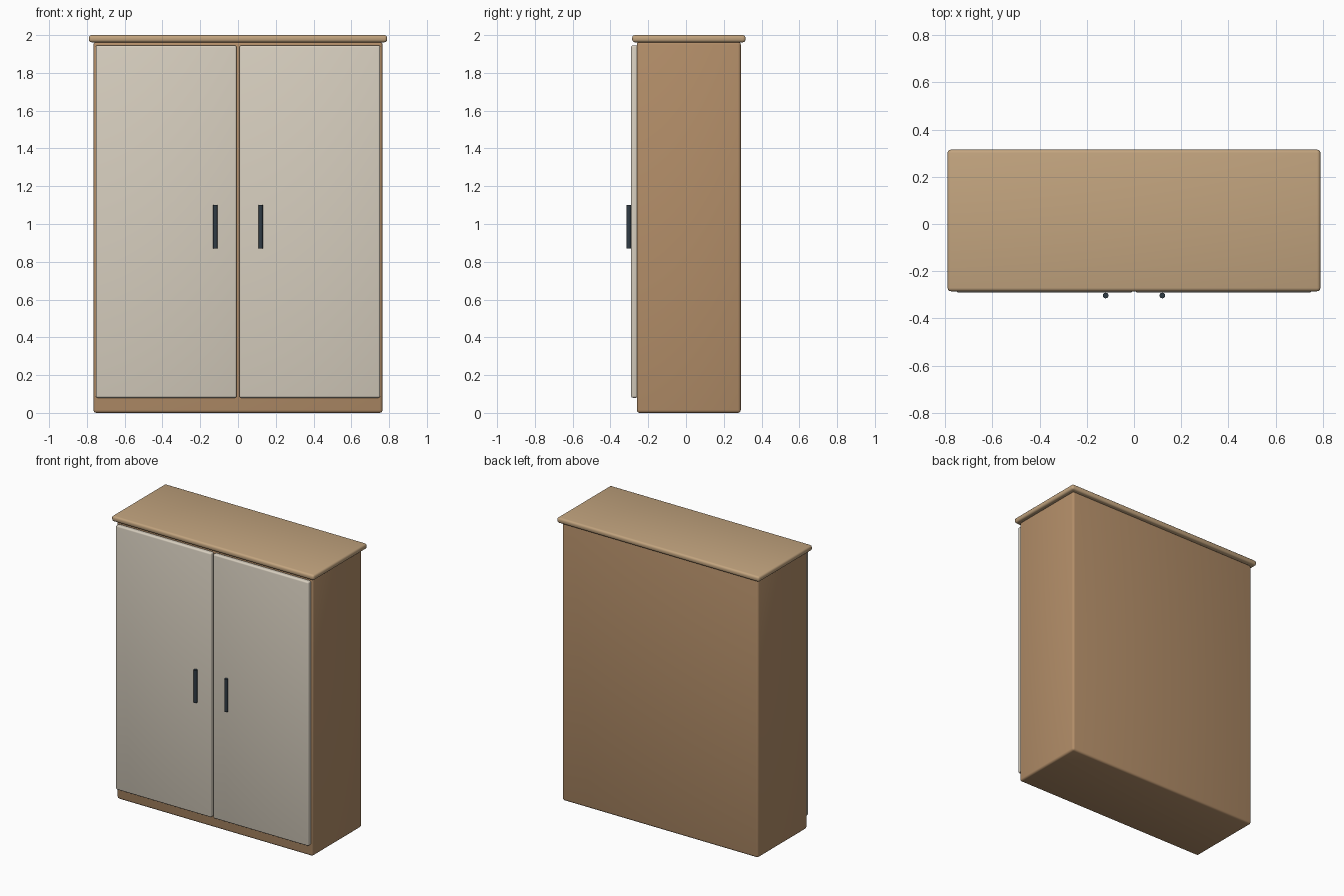
import bpy

if "Cube" in bpy.data.objects:
    bpy.data.objects.remove(bpy.data.objects["Cube"])


def material(name, rgb):
    m = bpy.data.materials.new(name)
    m.diffuse_color = (*rgb, 1)
    m.use_nodes = True
    m.node_tree.nodes["Principled BSDF"].inputs["Base Color"].default_value = m.diffuse_color
    return m


WOOD = material("wood", (0.45, 0.27, 0.14))
TOP_WOOD = material("light_wood", (0.54, 0.37, 0.21))
CREAM = material("cream", (0.68, 0.62, 0.52))
DARK = material("dark_metal", (0.03, 0.045, 0.06))


def finish(obj, name, mat):
    obj.name = name
    obj.data.materials.append(mat)
    bpy.ops.object.shade_smooth_by_angle()


def rounded_box(name, lo, hi, bevel, mat):
    centre = [(a + b) / 2 for a, b in zip(lo, hi)]
    bpy.ops.mesh.primitive_cube_add(size=1, location=centre)
    obj = bpy.context.object
    obj.scale = [b - a for a, b in zip(lo, hi)]
    bpy.ops.object.transform_apply(location=False, rotation=False, scale=True)
    mod = obj.modifiers.new("rounded_edges", 'BEVEL')
    mod.width = bevel
    mod.segments = 3
    bpy.ops.object.modifier_apply(modifier=mod.name)
    finish(obj, name, mat)


# Carcass and overhanging top board
rounded_box("cabinet_body", (-0.765, -0.26, 0.0), (0.765, 0.29, 1.965), 0.015, WOOD)
rounded_box("top_board", (-0.79, -0.285, 1.962), (0.79, 0.315, 2.0), 0.014, TOP_WOOD)

# Pair of doors, each with a vertical bar handle
for side, s in (("left", -1), ("right", 1)):
    x0, x1 = sorted((s * 0.007, s * 0.753))
    rounded_box(side + "_door", (x0, -0.291, 0.08), (x1, -0.255, 1.945), 0.01, CREAM)
    bpy.ops.mesh.primitive_cylinder_add(vertices=16, radius=0.012, depth=0.23,
                                        location=(s * 0.12, -0.303, 0.985))
    finish(bpy.context.object, side + "_handle", DARK)
